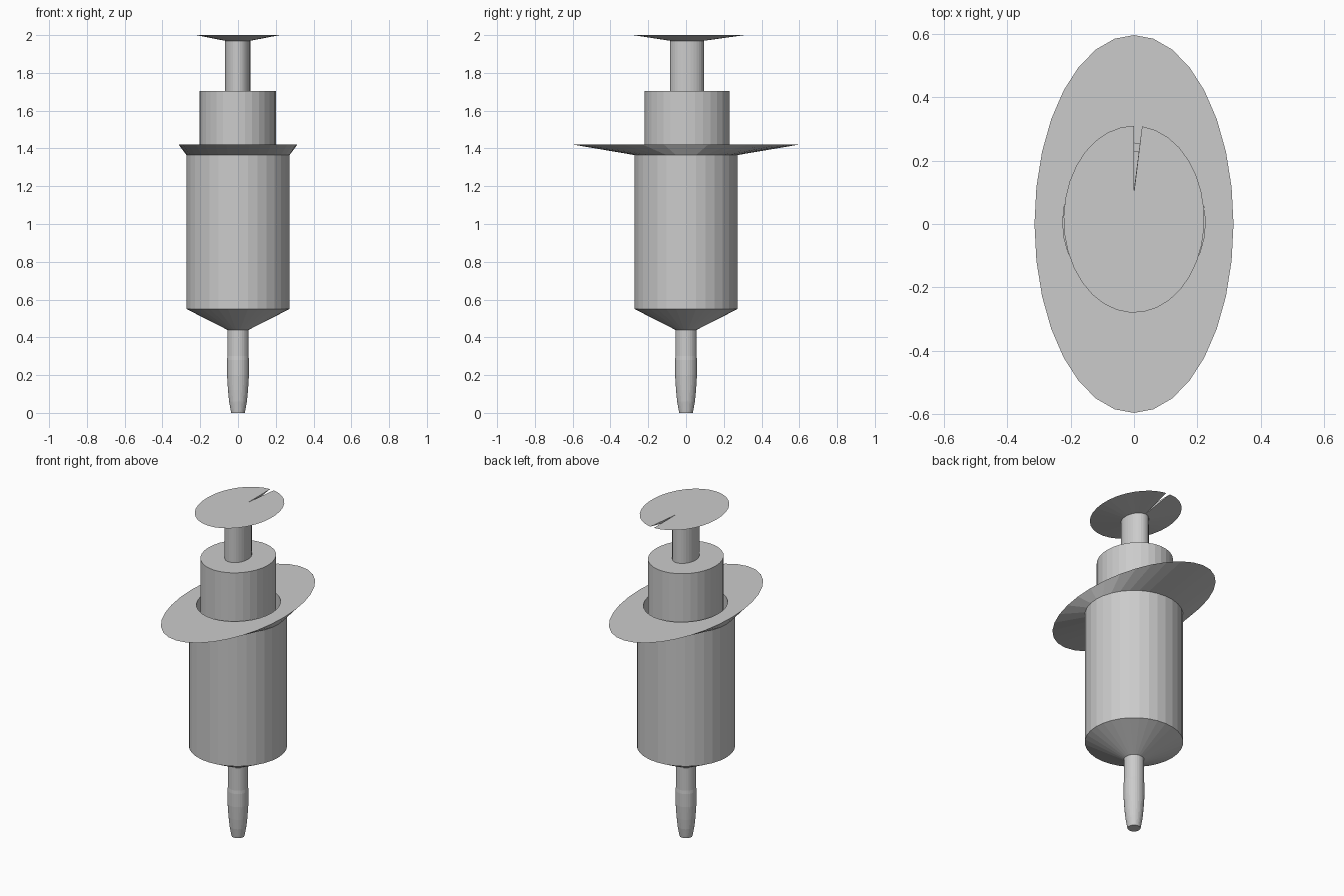
import bpy, bmesh
from math import sin, cos, pi

if "Cube" in bpy.data.objects:
    bpy.data.objects.remove(bpy.data.objects["Cube"])

N = 32


def finish(name, bm):
    bmesh.ops.recalc_face_normals(bm, faces=bm.faces[:])
    mesh = bpy.data.meshes.new(name)
    bm.to_mesh(mesh)
    bm.free()
    obj = bpy.data.objects.new(name, mesh)
    bpy.context.collection.objects.link(obj)
    return obj


def loft(name, rings):
    """Closed solid through elliptical rings (z, rx, ry, cx, cy)."""
    bm = bmesh.new()
    loops = []
    for z, rx, ry, cx, cy in rings:
        loops.append([bm.verts.new((cx + rx * sin(2 * pi * i / N),
                                    cy + ry * cos(2 * pi * i / N), z))
                      for i in range(N)])
    for a, b in zip(loops, loops[1:]):
        for i in range(N):
            j = (i + 1) % N
            bm.faces.new((a[i], a[j], b[j], b[i]))
    bm.faces.new(loops[0])
    bm.faces.new(loops[-1])
    return finish(name, bm)


def circles(profile):
    return [(z, r, r, 0, 0) for z, r in profile]


# Tapered nozzle
loft("nozzle", circles([(0, 0.036), (0.015, 0.039), (0.06, 0.047), (0.12, 0.053),
                        (0.20, 0.058), (0.28, 0.058), (0.30, 0.056), (0.45, 0.056)]))

# Barrel: cone, wall, oval finger flange, then the bore going back down
loft("barrel", circles([(0.44, 0.057), (0.55, 0.273), (1.365, 0.273)]) + [
    (1.42, 0.314, 0.596, 0, 0),
    (1.42, 0.225, 0.25, 0, 0.005),
    (0.60, 0.225, 0.25, 0, 0.005)])

# Plunger body and rod
loft("plunger", [(0.62, 0.202, 0.225, -0.002, 0.005),
                 (1.705, 0.202, 0.225, -0.002, 0.005),
                 (1.705, 0.067, 0.09, -0.002, 0.005),
                 (1.97, 0.067, 0.09, -0.002, 0.005)])

# Flared thumb rest with a narrow wedge notch at the back
bm = bmesh.new()
start = 0.115
outer, inner = [], []
for i in range(N + 1):
    f = i / N
    t = start + (2 * pi - start) * f
    u = 2 * pi * f
    outer.append(bm.verts.new((0.222 * sin(t), 0.015 + 0.295 * cos(t), 2.0)))
    if i < N:
        inner.append(bm.verts.new((-0.002 + 0.067 * sin(u), 0.005 + 0.09 * cos(u), 1.97)))
apex = bm.verts.new((0, 0.1, 2.0))
for i in range(N):
    bm.faces.new((outer[i], outer[i + 1], inner[(i + 1) % N], inner[i]))
bm.faces.new((outer[N], apex, inner[0]))
bm.faces.new((apex, outer[0], inner[0]))
bm.faces.new(inner)
bmesh.ops.triangulate(bm, faces=[bm.faces.new(outer + [apex])])
finish("thumb_rest", bm)
